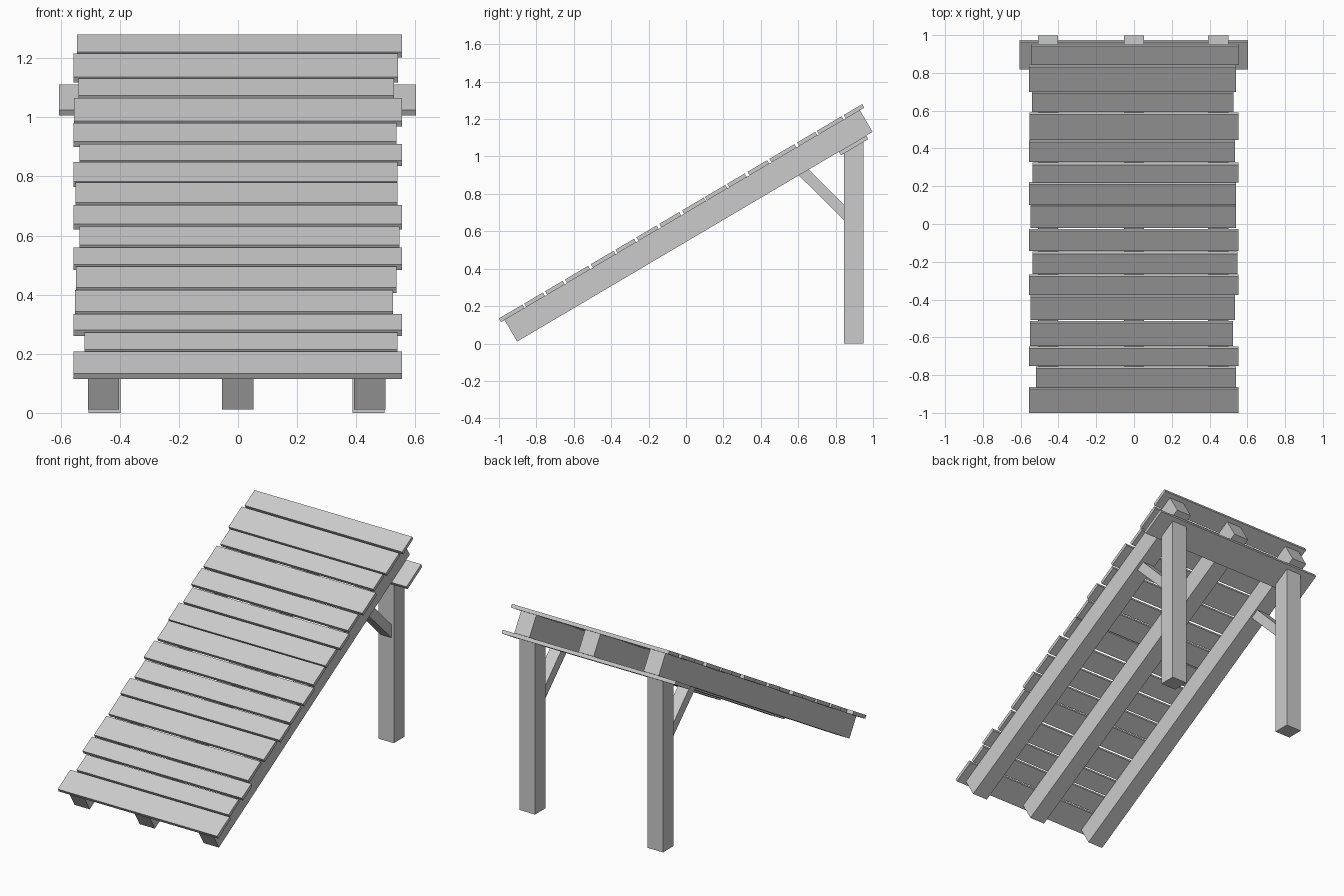
import bpy, bmesh, math

if "Cube" in bpy.data.objects:
    bpy.data.objects.remove(bpy.data.objects["Cube"])

SLOPE = 0.59
A = math.atan(SLOPE)
U = (math.cos(A), math.sin(A))      # up the ramp
N = (-math.sin(A), math.cos(A))     # out of the ramp
THICK = 0.022                       # board thickness
BEAM = 0.134                        # beam depth


def under(y):
    """Height of the beam underside at y."""
    return 0.0107 + SLOPE * (y + 0.9025)


def prism(name, profile, x0, x1):
    """Extrude a (y, z) profile from x0 to x1."""
    bm = bmesh.new()
    face = bm.faces.new([bm.verts.new((x0, y, z)) for y, z in profile])
    ext = bmesh.ops.extrude_face_region(bm, geom=[face])
    verts = [v for v in ext["geom"] if isinstance(v, bmesh.types.BMVert)]
    bmesh.ops.translate(bm, verts=verts, vec=(x1 - x0, 0, 0))
    bmesh.ops.recalc_face_normals(bm, faces=bm.faces)
    me = bpy.data.meshes.new(name)
    bm.to_mesh(me)
    bm.free()
    ob = bpy.data.objects.new(name, me)
    bpy.context.collection.objects.link(ob)
    return ob


def sloped(name, y, z, length, depth, x0, x1):
    """Board along the ramp; (y, z) is its lower front corner."""
    b = (y + U[0] * length, z + U[1] * length)
    up = (N[0] * depth, N[1] * depth)
    return prism(name, [(y, z), b, (b[0] + up[0], b[1] + up[1]),
                        (y + up[0], z + up[1])], x0, x1)


# three sloping beams
for x in (-0.455, -0.001, 0.446):
    sloped("ramp_beam", -0.9025, under(-0.9025), 1.9 / U[0], BEAM, x - 0.053, x + 0.053)

# deck planks: front edge y, top edge z, left x, right x
planks = [
    (-1.0, .208, -.557, .554), (-.865, .2725, -.52, .54), (-.753, .335, -.557, .554),
    (-.647, .415, -.551, .524), (-.509, .496, -.548, .536), (-.377, .56, -.557, .554),
    (-.265, .631, -.537, .547), (-.143, .7025, -.557, .554), (-.021, .78, -.549, .539),
    (.101, .848, -.557, .539), (.22, .909, -.537, .554), (.329, .98, -.557, .536),
    (.446, 1.066, -.554, .554), (.594, 1.132, -.54, .527), (.70, 1.215, -.557, .541),
    (.843, 1.28, -.544, .554)]
for y, ztop, x0, x1 in planks:
    z = 0.134 + SLOPE * (y + 1)
    sloped("deck_plank", y - N[0] * THICK, z - N[1] * THICK,
           (ztop - z) / U[1], THICK, x0, x1)

# cross board under the beams
y = 0.817
sloped("cross_board", y - N[0] * THICK, under(y) - N[1] * THICK,
       (0.963 - y) / U[0], THICK, -0.605, 0.603)

# back posts with slanted tops, and their diagonal braces
drop = THICK / U[0]
for x in (-0.451, 0.441):
    prism("back_post", [(.845, 0), (.95, 0), (.95, under(.95) - drop),
                        (.845, under(.845) - drop)], x - 0.054, x + 0.054)
    prism("post_brace", [(.845, .66), (.845, .742), (.657, under(.657)),
                         (.603, under(.603))], x - 0.038, x + 0.038)
